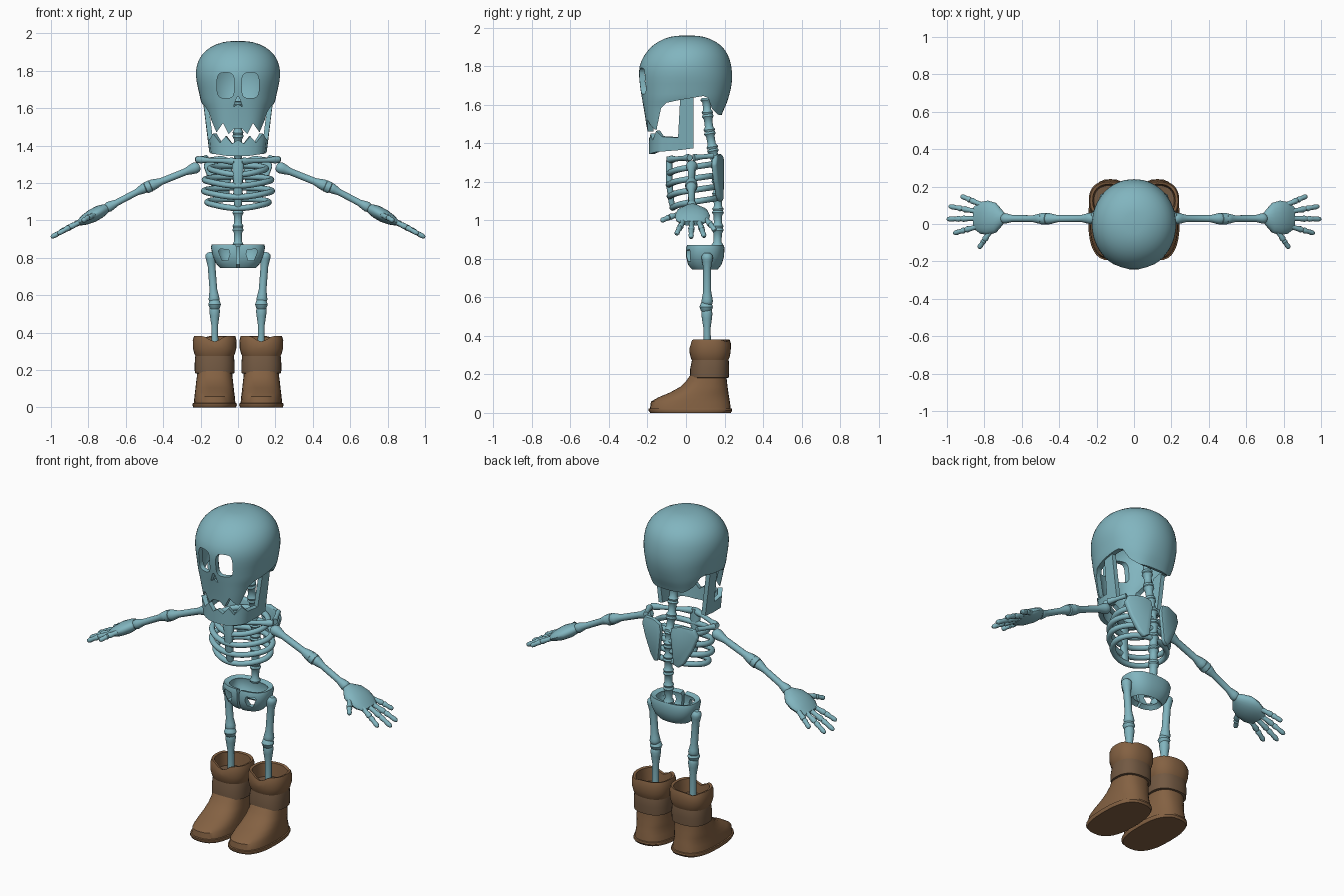
import bpy, bmesh
from math import sin, cos, pi, exp, radians
from mathutils import Vector as V

if "Cube" in bpy.data.objects:
    bpy.data.objects.remove(bpy.data.objects["Cube"])


def material(name, rgb):
    m = bpy.data.materials.new(name)
    m.diffuse_color = (*rgb, 1)
    m.use_nodes = True
    m.node_tree.nodes["Principled BSDF"].inputs["Base Color"].default_value = m.diffuse_color
    return m


BONE = material("bone", (0.22, 0.46, 0.52))
LEATHER = material("leather", (0.23, 0.12, 0.055))
DARK = material("dark_leather", (0.17, 0.10, 0.055))


def make(name, bm, mat=BONE, mirror=False):
    bmesh.ops.recalc_face_normals(bm, faces=bm.faces)
    me = bpy.data.meshes.new(name)
    bm.to_mesh(me)
    bm.free()
    ob = bpy.data.objects.new(name, me)
    bpy.context.collection.objects.link(ob)
    me.materials.append(mat)
    if mirror:
        ob.modifiers.new("mirror", 'MIRROR').use_mirror_merge = False
    return ob


def skin(rings, bottom, top):
    """Bridge equal-length closed rings of points."""
    bm = bmesh.new()
    rows = [[bm.verts.new(p) for p in r] for r in rings]
    n = len(rows[0])
    for a, b in zip(rows, rows[1:]):
        for i in range(n):
            bm.faces.new((a[i], a[(i + 1) % n], b[(i + 1) % n], b[i]))
    if bottom:
        bm.faces.new(rows[0])
    if top:
        bm.faces.new(rows[-1])
    return bm


def oval(cx, cy, rx, ry, p, n):
    f = lambda c: abs(c) ** (2 / p) * (1 if c > 0 else -1)
    return [(cx + rx * f(cos(2 * pi * i / n)), cy + ry * f(sin(2 * pi * i / n))) for i in range(n)]


def loft(name, rings, n=32, bottom=True, top=True, mat=BONE, mirror=False, zf=None):
    """Rings are (z, centre x, half width, y front, y back, squareness)."""
    pts = []
    for z, cx, rx, y0, y1, p in rings:
        o = oval(cx, (y0 + y1) / 2, rx, (y1 - y0) / 2, p, n)
        pts.append([(x, y, zf(z, 2 * pi * i / n) if zf else z) for i, (x, y) in enumerate(o)])
    return make(name, skin(pts, bottom, top), mat, mirror)


def lathe(name, a, b, profile, n=14, mirror=False):
    """Revolve (t, radius[, second radius]) along a to b."""
    a, b = V(a), V(b)
    d = (b - a).normalized()
    v = d.cross(V((0, 1, 0))).normalized()
    u = v.cross(d)
    rings = []
    for t, ru, *rv in profile:
        rv = rv[0] if rv else ru
        rings.append([a.lerp(b, t) + u * ru * cos(2 * pi * i / n) + v * rv * sin(2 * pi * i / n) for i in range(n)])
    return make(name, skin(rings, True, True), BONE, mirror)


def prism(name, pts, axis, a, b, mirror=False):
    put = (lambda p, q: (q, *p)) if axis == 'X' else (lambda p, q: (p[0], q, p[1]))
    return make(name, skin([[put(p, q) for p in pts] for q in (a, b)], True, True), BONE, mirror)


def tube(name, pts, r, cyclic=False):
    cu = bpy.data.curves.new(name, 'CURVE')
    cu.dimensions, cu.bevel_depth, cu.bevel_resolution = '3D', r, 3
    sp = cu.splines.new('POLY')
    sp.points.add(len(pts) - 1)
    for q, p in zip(sp.points, pts):
        q.co = (*p, 1)
    sp.use_cyclic_u = cyclic
    cu.materials.append(BONE)
    ob = bpy.data.objects.new(name, cu)
    bpy.context.collection.objects.link(ob)


cutters = []


def cut(ob, cutter):
    cutter.hide_render = True
    cutters.append(cutter)
    m = ob.modifiers.new("cut", 'BOOLEAN')
    m.object, m.operation, m.solver = cutter, 'DIFFERENCE', 'EXACT'


def thicken(ob, t):
    m = ob.modifiers.new("shell", 'SOLIDIFY')
    m.thickness, m.offset = t, -1


def both(pts):
    """Mirror an x >= 0 outline to the full outline, right to left."""
    return pts + [(-x, z) for x, z in reversed(pts) if x > 0]


# Skull: hollow shell with eye, nose, teeth and side openings
skull = loft("skull", [
    (1.44, 0, .135, -.200, .16, 3), (1.50, 0, .150, -.207, .17, 3), (1.56, 0, .168, -.217, .19, 2.7),
    (1.60, 0, .182, -.224, .21, 2.5), (1.63, 0, .200, -.230, .22, 2.3), (1.68, 0, .208, -.238, .235, 2.2),
    (1.74, 0, .224, -.245, .243, 2.1), (1.80, 0, .229, -.247, .238, 2), (1.86, 0, .214, -.218, .222, 2),
    (1.91, 0, .176, -.175, .185, 2), (1.945, 0, .115, -.115, .125, 2), (1.96, 0, .05, -.05, .06, 2)],
    bottom=False)
skull.modifiers.new("smooth", 'SUBSURF').levels = 1
thicken(skull, .028)
cut(skull, prism("side_cutter", [
    (-.15, 1.40), (-.15, 1.485), (-.13, 1.58), (-.10, 1.61), (-.03, 1.625), (.09, 1.645), (.115, 1.635),
    (.135, 1.58), (.165, 1.548), (.3, 1.53), (.3, 1.40)], 'X', -.4, .4))
for s in (1, -1):
    cut(skull, prism("eye_cutter", oval(.066 * s, 1.722, .046, .068, 3.6, 24), 'Y', -.4, -.1))
cut(skull, prism("nose_cutter", [(-.024, 1.607), (0, 1.622), (.024, 1.607), (.006, 1.66), (-.006, 1.66)], 'Y', -.4, -.1))
cut(skull, prism("teeth_cutter", both([
    (.3, 1.40), (.3, 1.53), (.14, 1.53), (.115, 1.47), (.08, 1.52), (.05, 1.46), (.02, 1.49)])
    , 'Y', -.4, -.14))

# Lower jaw: curved wall with pointed teeth and rising back arms
half = [(.03, -.178, 1.345, 1.41), (.06, -.172, 1.345, 1.45), (.09, -.162, 1.35, 1.415), (.118, -.145, 1.355, 1.465),
        (.136, -.12, 1.358, 1.435), (.143, -.04, 1.365, 1.43), (.144, -.03, 1.366, 1.635), (.145, .038, 1.375, 1.65)]
cols = [(-x, *r) for x, *r in reversed(half)] + [(0, -.18, 1.345, 1.43)] + half
bm = bmesh.new()
grid = []
for x, y, z0, z1 in cols:
    zs = [z0 + (z1 - z0) * k / 4 for k in range(5)]
    grid.append([bm.verts.new((x * (1 + .85 * (z - 1.4)), y, z)) for z in zs])
for a, b in zip(grid, grid[1:]):
    for k in range(4):
        bm.faces.new((a[k], b[k], b[k + 1], a[k + 1]))
jaw = make("lower_jaw", bm)
m = jaw.modifiers.new("shell", 'SOLIDIFY')
m.thickness, m.offset = .026, 0

# Spine: a chain of waisted vertebrae
path = [(.105, 1.635), (.112, 1.55), (.122, 1.46), (.138, 1.37), (.155, 1.29), (.163, 1.21), (.165, 1.13),
        (.166, 1.05), (.165, .96), (.163, .86)]
for a, b in zip(path, path[1:]):
    lathe("vertebra", (0, *a), (0, *b), [(0, .026), (.12, .031), (.28, .022), (.72, .021), (.88, .03), (1, .026)])

# Ribs, breastbone, collarbones and shoulder blades
for z, rx, y0 in ((1.265, .150, -.085), (1.205, .178, -.09), (1.145, .182, -.085), (1.085, .165, -.07)):
    pts = []
    for i in range(40):
        t = 2 * pi * i / 40
        f = max(0, -sin(t))
        pts.append((rx * cos(t), (y0 + .165) / 2 + (.165 - y0) / 2 * sin(t), z + .03 * sin(t) * .6 + .012 - .014 * f ** 4))
    tube("rib", pts, .016, True)
loft("breastbone", [(1.06, 0, .012, -.08, -.06, 2), (1.09, 0, .022, -.09, -.06, 2.5), (1.2, 0, .024, -.105, -.07, 2.5),
                    (1.29, 0, .032, -.105, -.07, 2.5), (1.33, 0, .026, -.1, -.07, 2.5)], 16)
lathe("collarbone", (.015, -.085, 1.315), (.22, .02, 1.325),
      [(0, .018), (.1, .02), (.3, .013), (.7, .013), (.9, .02), (1, .016)], mirror=True)
blade = prism("shoulder_blade", [(.03, 1.29), (.04, 1.33), (.09, 1.345), (.165, 1.335), (.185, 1.29), (.155, 1.21),
                                 (.11, 1.125), (.08, 1.095), (.05, 1.11)], 'Y', .17, .198, True)
for v in blade.data.vertices:
    v.co.y -= max(0, v.co.x - .05) * .3
m = blade.modifiers.new("round", 'BEVEL')
m.width, m.segments = .009, 2
lathe("shoulder_blade_spine", (.17, .14, 1.335), (.215, .04, 1.325), [(0, .014), (.5, .012), (1, .018)], mirror=True)

# Pelvis: hollow belt with front openings
pelvis = loft("pelvis", [(.745, 0, .095, .03, .165, 2.3), (.77, 0, .118, .01, .185, 2.4), (.81, 0, .135, .0, .197, 2.5),
                         (.855, 0, .145, .0, .20, 2.5), (.872, 0, .14, .005, .195, 2.5)], bottom=False, top=False)
thicken(pelvis, .03)
cut(pelvis, prism("pelvis_gap", both([(.007, .70), (.007, .85), (.02, .9)]), 'Y', -.1, .08))
for s in (1, -1):
    cut(pelvis, prism("pelvis_hole", [(s * x, z) for x, z in (
        (.055, .785), (.085, .785), (.105, .835), (.095, .848), (.05, .842), (.043, .82))], 'Y', -.1, .08))

# Arms and legs
long_bone = lambda k, r: [(0, k * .5), (.04, k * .9), (.09, k), (.15, k * .9), (.27, r), (.73, r), (.85, k * .9),
                          (.91, k), (.96, k * .9), (1, k * .5)]
lathe("upper_arm", (.205, .03, 1.29), (.485, .028, 1.178), long_bone(.031, .019), mirror=True)
lathe("elbow", (.455, .028, 1.19), (.505, .028, 1.168), [(0, .015), (.25, .032), (.75, .032), (1, .015)], mirror=True)
lathe("forearm", (.48, .028, 1.183), (.71, .03, 1.062), long_bone(.028, .018), mirror=True)
lathe("thigh", (.147, .11, .83), (.126, .11, .555), long_bone(.030, .021), mirror=True)
lathe("knee", (.125, .105, .585), (.125, .105, .515),
      [(0, .012), (.2, .027), (.5, .035), (.8, .027), (1, .012)], mirror=True)
lathe("shin", (.125, .108, .55), (.123, .112, .15), long_bone(.029, .019), mirror=True)

# Hands: flattened palm with five jointed fingers
lathe("palm", (.69, .033, 1.072), (.855, .033, .984),
      [(0, .02, .018), (.12, .045, .027), (.3, .08, .035), (.55, .092, .036), (.8, .085, .028), (1, .06, .014)],
      20, True)
drop = lambda x, y, lift=0: (x, y, 1.07 - .52 * (x - .69) + lift)
for bx, by, tx, ty in ((.81, .10, .925, .15), (.83, .065, .99, .095), (.835, .03, 1.0, .026),
                       (.825, -.01, .965, -.05), (.765, -.035, .83, -.13)):
    mid = (bx * .45 + tx * .55, by * .45 + ty * .55)
    lathe("finger_base", drop(bx, by), drop(*mid, .003),
          [(0, .014), (.3, .014), (.55, .013), (.85, .017), (1, .012)], 10, True)
    lathe("finger_tip", drop(*mid, .003), drop(tx, ty),
          [(0, .012), (.15, .016), (.4, .012), (.75, .014), (.92, .011), (1, .005)], 10, True)

# Boots: foot, ankle band and open notched cuff
loft("boot_foot", [(0, .125, .114, -.185, .232, 2.6), (.012, .125, .119, -.195, .24, 2.6),
                   (.022, .125, .117, -.195, .238, 2.6), (.024, .125, .111, -.187, .232, 2.6),
                   (.058, .125, .108, -.182, .228, 2.5), (.08, .125, .105, -.145, .224, 2.4),
                   (.105, .125, .102, -.085, .22, 2.4), (.135, .125, .099, -.03, .216, 2.4),
                   (.165, .125, .095, .0, .212, 2.4), (.2, .125, .094, .025, .21, 2.4)],
     mat=LEATHER, mirror=True)
loft("boot_band", [(.18, .125, .09, .035, .205, 2.4), (.183, .125, .106, .022, .222, 2.4),
                   (.23, .125, .107, .022, .224, 2.4), (.27, .125, .104, .03, .222, 2.4),
                   (.30, .125, .098, .035, .215, 2.4)], mat=DARK, mirror=True)
notch = lambda z, t: z - (.03 * exp(-((t - 1.5 * pi) / .3) ** 2) + .012 * exp(-((t - .3 * pi) / .3) ** 2)
                          if z > .35 else 0)
loft("boot_cuff", [(.265, .125, .098, .035, .215, 2.4), (.285, .125, .108, .025, .225, 2.4),
                   (.315, .125, .116, .018, .232, 2.4), (.36, .125, .117, .018, .233, 2.4),
                   (.382, .125, .11, .025, .226, 2.4), (.378, .125, .096, .038, .213, 2.4),
                   (.29, .125, .088, .045, .205, 2.4)], mat=LEATHER, mirror=True, zf=notch)

# Apply everything, drop cutters, shade
bpy.context.view_layer.update()
bpy.ops.object.select_all(action='DESELECT')
parts = [o for o in bpy.context.scene.objects if o not in cutters]
for o in parts:
    o.select_set(True)
bpy.context.view_layer.objects.active = parts[0]
bpy.ops.object.convert(target='MESH')
for c in cutters:
    bpy.data.objects.remove(c)
bpy.ops.object.shade_smooth_by_angle(angle=radians(40))
